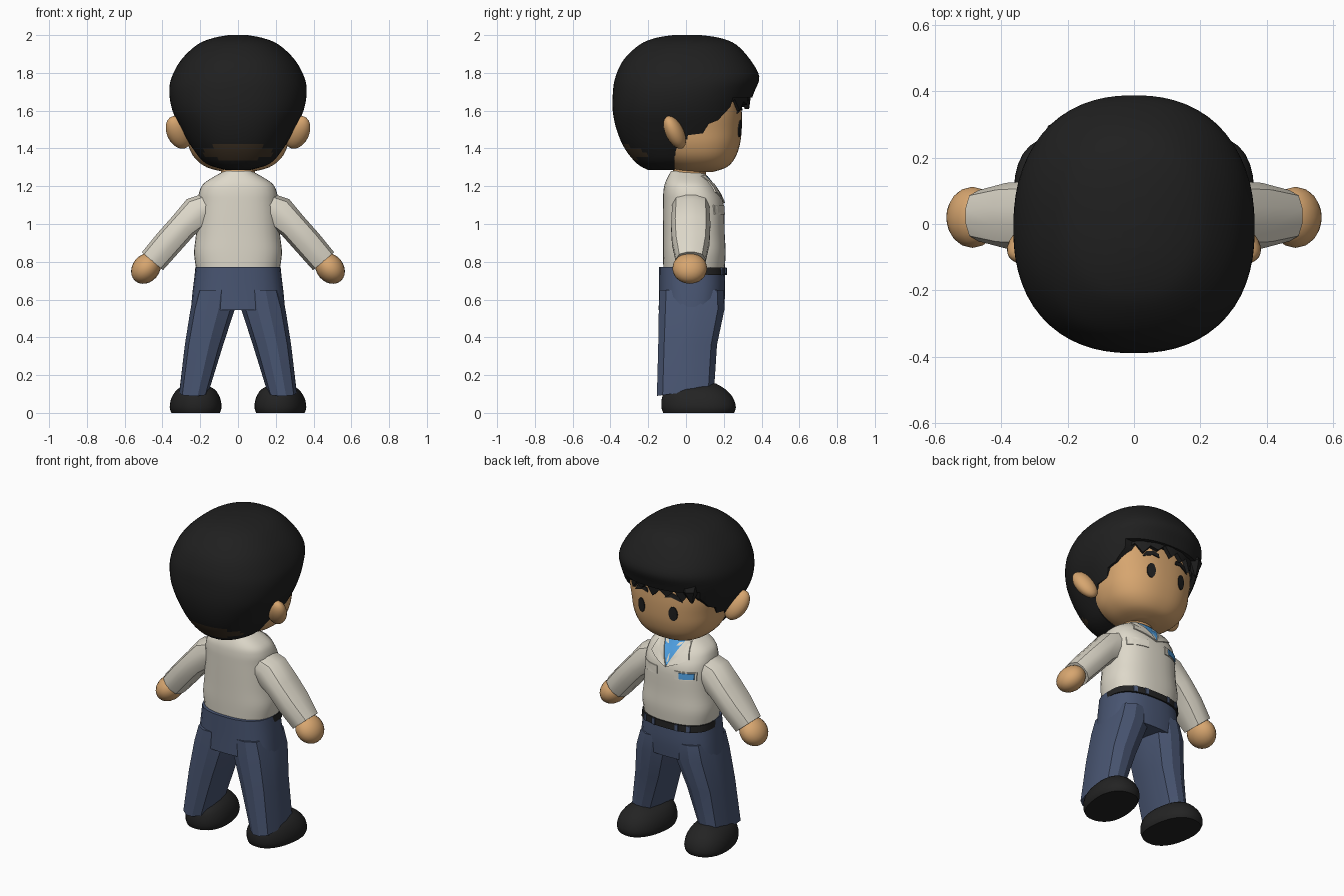
import bpy, bmesh
from math import sin, cos, pi, radians
from mathutils import Vector, Matrix, Euler
from mathutils.bvhtree import BVHTree

if "Cube" in bpy.data.objects:
    bpy.data.objects.remove(bpy.data.objects["Cube"])


def material(name, r, g, b):
    m = bpy.data.materials.new(name)
    m.use_nodes = True
    m.diffuse_color = (r, g, b, 1)
    bsdf = next(n for n in m.node_tree.nodes if n.type == 'BSDF_PRINCIPLED')
    bsdf.inputs["Base Color"].default_value = (r, g, b, 1)
    bsdf.inputs["Roughness"].default_value = 0.8
    return m


BLACK = material("hair_black", 0.014, 0.014, 0.014)
NAPE = material("nape_brown", 0.055, 0.036, 0.02)
SKIN = material("warm_skin", 0.68, 0.38, 0.16)
SHIRT = material("cream_shirt", 0.73, 0.69, 0.59)
DENIM = material("denim_blue", 0.065, 0.09, 0.165)
LEATHER = material("dark_leather", 0.017, 0.017, 0.017)
BLUE = material("bright_blue", 0.08, 0.36, 0.78)


def finish(name, bm, mat, angle=35):
    bmesh.ops.recalc_face_normals(bm, faces=bm.faces)
    me = bpy.data.meshes.new(name)
    bm.to_mesh(me)
    bm.free()
    me.materials.append(mat)
    ob = bpy.data.objects.new(name, me)
    bpy.context.collection.objects.link(ob)
    smooth(ob, angle)
    return ob


def activate(ob):
    bpy.ops.object.select_all(action='DESELECT')
    ob.select_set(True)
    bpy.context.view_layer.objects.active = ob


def smooth(ob, angle):
    activate(ob)
    bpy.ops.object.shade_smooth_by_angle(angle=radians(angle))


def refine(rows, steps):
    """Catmull-Rom subdivision of the section rows."""
    if steps < 2:
        return rows
    out = []
    for i in range(len(rows) - 1):
        a, b, c, d = (rows[max(i - 1, 0)], rows[i], rows[i + 1], rows[min(i + 2, len(rows) - 1)])
        for k in range(steps):
            t = k / steps
            out.append([0.5 * (2 * q + (r - p) * t + (2 * p - 5 * q + 4 * r - s) * t * t
                               + (3 * q - p - 3 * r + s) * t ** 3) for p, q, r, s in zip(a, b, c, d)])
    return out + [rows[-1]]


def loft(name, rings, mat, sides=32, power=2.3, angle=35):
    """Skin superellipse rings given as (centre, u, v)."""
    bm = bmesh.new()
    loops = []
    for c, u, v in rings:
        loop = []
        for k in range(sides):
            a = 2 * pi * (k + 0.5) / sides
            f = (abs(cos(a)) ** power + abs(sin(a)) ** power) ** (-1 / power)
            loop.append(bm.verts.new(Vector(c) + Vector(u) * cos(a) * f + Vector(v) * sin(a) * f))
        loops.append(loop)
    for lo, hi in zip(loops, loops[1:]):
        for k in range(sides):
            j = (k + 1) % sides
            bm.faces.new((lo[k], lo[j], hi[j], hi[k]))
    bm.faces.new(loops[0])
    bm.faces.new(loops[-1])
    return finish(name, bm, mat, angle)


def stack(name, rows, mat, cx=0, steps=4, **kw):
    """Upright loft from rows of height, half width, front y, back y."""
    rings = [((cx, (f + b) / 2, z), (w, 0, 0), (0, (f - b) / 2, 0)) for z, w, f, b in refine(rows, steps)]
    return loft(name, rings, mat, **kw)


def blob(name, centre, size, rot, mat):
    bm = bmesh.new()
    bmesh.ops.create_uvsphere(bm, u_segments=20, v_segments=12, radius=1)
    spin = Euler([radians(r) for r in rot]).to_matrix().to_4x4()
    bm.transform(Matrix.Translation(centre) @ spin @ Matrix.Diagonal((*size, 1)))
    return finish(name, bm, mat)


def decal(name, target, pts, mat, lift=0.006):
    """Thin plate of (x, z) points laid on the face side of a part."""
    me = target.data
    tree = BVHTree.FromPolygons([v.co for v in me.vertices], [p.vertices for p in me.polygons])

    def drop(x, z, off):
        hit = tree.ray_cast(Vector((x, 1, z)), Vector((0, -1, 0)))[0]
        return (x, (hit.y if hit else 0.1) + off, z)

    # Split the outline so the plate follows curved ground
    edge = [(p[0] + (q[0] - p[0]) * t / 3, p[1] + (q[1] - p[1]) * t / 3)
            for p, q in zip(pts, pts[1:] + pts[:1]) for t in range(3)]
    mid = (sum(p[0] for p in edge) / len(edge), sum(p[1] for p in edge) / len(edge))
    bm = bmesh.new()
    top = [bm.verts.new(drop(*p, lift)) for p in edge]
    low = [bm.verts.new(drop(*p, -0.002)) for p in edge]
    hub = bm.verts.new(drop(*mid, lift))
    for k in range(len(edge)):
        j = (k + 1) % len(edge)
        bm.faces.new((top[k], top[j], hub))
        bm.faces.new((top[k], low[k], low[j], top[j]))
    return finish(name, bm, mat)


def box(x, z, w, h):
    return [(x - w, z - h), (x + w, z - h), (x + w, z + h), (x - w, z + h)]


# Head and neck
head = stack("head", [(1.275, .07, .14, -.02), (1.3, .165, .215, -.08), (1.35, .23, .26, -.14),
                      (1.42, .265, .285, -.18), (1.5, .28, .295, -.2), (1.6, .295, .295, -.2),
                      (1.7, .28, .28, -.2), (1.78, .22, .2, -.15)], SKIN, sides=48, power=2.4)
stack("neck", [(1.2, .09, .1, -.07), (1.32, .09, .11, -.07)], SKIN, steps=1, sides=24)

# Hair mass, trimmed along the hairline
hair = stack("hair", [(1.285, .06, .02, -.2), (1.32, .17, .15, -.26), (1.4, .24, .25, -.325),
                      (1.5, .3, .3, -.368), (1.6, .347, .325, -.388), (1.7, .364, .362, -.387),
                      (1.78, .35, .388, -.373), (1.87, .3, .34, -.33), (1.95, .215, .265, -.245),
                      (1.985, .13, .18, -.16), (2, .05, .08, -.07)], BLACK, sides=64, power=2.3)
hair.data.materials.append(NAPE)
for p in hair.data.polygons:
    c = p.center
    if c.y < -.15 and abs(c.x) < .19 and 1.335 + c.x ** 2 < c.z < 1.43 - 1.2 * c.x ** 2:
        p.material_index = 1

hairline = [(.7, 1.67), (.25, 1.67), (.235, 1.62), (.17, 1.55), (.12, 1.53), (.09, 1.48),
            (.01, 1.47), (0, 1.4), (-.06, 1.36), (-.06, 1.2), (.7, 1.2)]
bm = bmesh.new()
side = bm.faces.new([bm.verts.new((-1, y, z)) for y, z in hairline])
grown = bmesh.ops.extrude_face_region(bm, geom=[side])
bmesh.ops.translate(bm, vec=(2, 0, 0), verts=[g for g in grown["geom"] if isinstance(g, bmesh.types.BMVert)])
cutter = finish("hairline_cutter", bm, BLACK)
cutter.hide_render = True
activate(hair)
trim = hair.modifiers.new("hairline", 'BOOLEAN')
trim.operation, trim.object, trim.solver = 'DIFFERENCE', cutter, 'EXACT'
bpy.ops.object.modifier_apply(modifier=trim.name)
bpy.data.objects.remove(cutter)
smooth(hair, 35)

# Jagged fringe hanging over the forehead
bm = bmesh.new()
drops = [.0, .045, .01, .07, .02, .04, 0, .06, .015, .05, .01, .075, .02, .07, 0]
rims = []
for i, d in enumerate(drops):
    a = radians(35 + 110 * i / (len(drops) - 1))
    ring = []
    for k, z in ((.97, 1.72), (.93, 1.67 - d), (.86, 1.67 - d), (.86, 1.72)):
        ring.append(bm.verts.new((.355 * k * cos(a), .365 * k * sin(a) - .005, z)))
    rims.append(ring)
for p, q in zip(rims, rims[1:]):
    for k in range(4):
        j = (k + 1) % 4
        bm.faces.new((p[k], p[j], q[j], q[k]))
bm.faces.new(rims[0])
bm.faces.new(rims[-1])
finish("fringe", bm, BLACK, 20)
loft("side_lock", [((-.2, .23, 1.76), (.07, 0, 0), (0, .06, 0)), ((-.215, .27, 1.68), (.05, 0, 0), (0, .05, 0)),
                   ((-.23, .27, 1.6), (.008, 0, 0), (0, .008, 0))], BLACK, sides=6, angle=20)

# Shirt body
torso = stack("shirt", [(.765, .222, .205, -.12), (.85, .233, .21, -.122), (.95, .222, .205, -.122),
                        (1.1, .213, .2, -.122), (1.17, .205, .172, -.12), (1.22, .175, .138, -.11),
                        (1.28, .075, .09, -.08)], SHIRT, sides=36, power=2.5)
decal("undershirt", torso, [(-.07, 1.255), (0, 1.115), (.07, 1.255)], BLUE, .004)
decal("badge", torso, box(-.13, 1.075, .04, .018), BLUE, .009)

# Trousers seat, belt and loops
hips = stack("trouser_seat", [(.545, .25, .2, -.145), (.65, .24, .208, -.143), (.772, .224, .203, -.142)],
             DENIM, sides=28, power=2.6)
belt = stack("belt", [(.73, .23, .214, -.1), (.77, .226, .213, -.1)], LEATHER, steps=1, sides=36, power=2.6)
for x in (-.15, -.08, .08, .15):
    decal("belt_loop", belt, box(x, .75, .01, .019), DENIM)

# Paired parts
for s, tag in ((1, "left_"), (-1, "right_")):
    blob(tag + "ear", (s * .315, -.06, 1.485), (.062, .048, .098), (25, s * 25, 0), SKIN)
    decal(tag + "eye", head, [(s * .11 + .026 * cos(i * pi / 8), 1.505 + .045 * sin(i * pi / 8))
                              for i in range(16)], BLACK)
    decal(tag + "eyebrow", head, [(s * x, z) for x, z in ((.06, 1.6), (.1, 1.608), (.165, 1.585),
                                                         (.14, 1.622), (.1, 1.635), (.065, 1.625))], BLACK)
    decal(tag + "collar", torso, [(s * x, z) for x, z in ((.0, 1.11), (.07, 1.26), (.1, 1.255),
                                                         (.13, 1.17), (.07, 1.14))], SHIRT, .009)
    decal(tag + "pocket_flap", torso, box(s * .12, 1.075, .06, .025), SHIRT, .005)

    # Sleeve rings stand square to the arm
    arm = [(.1, 1.1, .1, .1), (.2, 1.07, .095, .1), (.29, .99, .077, .105), (.37, .9, .077, .1),
           (.453, .803, .074, .078)]
    loft(tag + "sleeve", [((s * x, .025, z), (s * .757 * h, 0, .65 * h), (0, d, 0)) for x, z, h, d in arm],
         SHIRT, sides=12, power=2.8, angle=30)
    blob(tag + "hand", (s * .487, .02, .765), (.072, .092, .088), (0, s * -40, 0), SKIN)

    leg = [(.65, .118, .105, .2, -.14), (.55, .134, .118, .205, -.145), (.36, .18, .102, .165, -.148),
           (.11, .234, .077, .15, -.155)]
    loft(tag + "trouser_leg", [((s * x, (f + b) / 2, z), (w, 0, 0), (0, (f - b) / 2, .02 if z < .2 else 0))
                               for z, x, w, f, b in leg], DENIM, sides=12, power=3, angle=25)
    shoe = stack(tag + "shoe", [(0, .125, .255, -.12), (.03, .134, .265, -.13), (.08, .125, .25, -.127),
                                (.125, .095, .21, -.1), (.155, .04, .16, .0)], LEATHER, steps=3)
    shoe.data.transform(Matrix.Translation((s * .215, 0, 0)) @ Matrix.Rotation(radians(-s * 8), 4, 'Z'))
